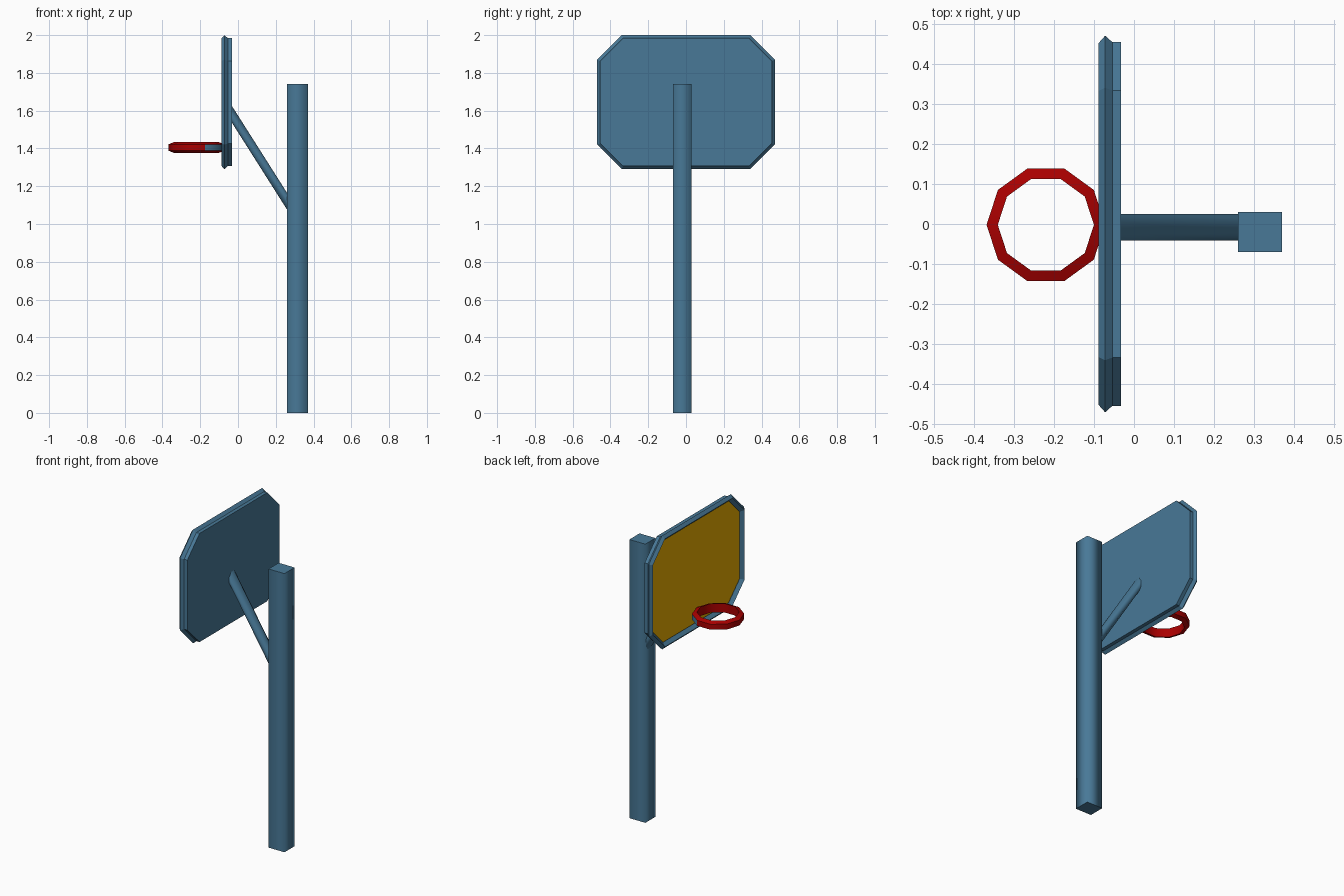
import bpy
import math

if "Cube" in bpy.data.objects:
    bpy.data.objects.remove(bpy.data.objects["Cube"])


def material(name, rgb):
    m = bpy.data.materials.new(name)
    m.diffuse_color = (*rgb, 1)
    m.use_nodes = True
    m.node_tree.nodes["Principled BSDF"].inputs["Base Color"].default_value = m.diffuse_color
    return m


BLUE = material("steel blue", (0.065, 0.19, 0.31))
RED = material("red", (0.40, 0.0, 0.0))
OCHRE = material("golden yellow", (0.84, 0.43, 0.0))


def loft(name, rings, mats, closed=False, smooth=False):
    """Skin a list of equal-length point rings; cap the ends unless closed."""
    n, k = len(rings[0]), len(rings)
    verts = [p for r in rings for p in r]
    faces = []
    for i in range(k if closed else k - 1):
        a, b = i * n, (i + 1) % k * n
        for j in range(n):
            j2 = (j + 1) % n
            faces.append((a + j, a + j2, b + j2, b + j))
    sides = len(faces)
    if not closed:
        faces.append(tuple(reversed(range(n))))
        faces.append(tuple(range((k - 1) * n, k * n)))
    me = bpy.data.meshes.new(name)
    me.from_pydata(verts, [], faces)
    for m in mats:
        me.materials.append(m)
    for p in me.polygons:
        p.use_smooth = smooth and p.index < sides
    ob = bpy.data.objects.new(name, me)
    bpy.context.collection.objects.link(ob)
    # consistent outward normals
    bpy.ops.object.select_all(action='DESELECT')
    bpy.context.view_layer.objects.active = ob
    ob.select_set(True)
    bpy.ops.object.mode_set(mode='EDIT')
    bpy.ops.mesh.select_all(action='SELECT')
    bpy.ops.mesh.normals_make_consistent(inside=False)
    bpy.ops.object.mode_set(mode='OBJECT')
    return ob


def octagon(x, inset):
    """Board outline in the yz plane, moved inwards by inset."""
    hy, hz, c = 0.47 - inset, 0.355 - inset, 0.13 - 0.586 * inset
    pts = [(hy, hz - c), (hy - c, hz), (c - hy, hz), (-hy, hz - c),
           (-hy, c - hz), (c - hy, -hz), (hy - c, -hz), (hy, c - hz)]
    return [(x, y, 1.645 + z) for y, z in pts]


# post
loft("post", [[(0.26, -0.07, z), (0.37, -0.07, z), (0.37, 0.03, z), (0.26, 0.03, z)]
              for z in (0, 1.74)], [BLUE], smooth=True)


# slanted brace, oval in the plane of the board
def brace_ring(x, z, n=8):
    return [(x, -0.008 + 0.036 * math.cos(math.tau * (i + 0.5) / n),
             z + 0.048 * math.sin(math.tau * (i + 0.5) / n)) for i in range(n)]


loft("brace", [brace_ring(-0.035, 1.585), brace_ring(0.265, 1.112)], [BLUE], smooth=True)

# backboard panel, yellow on the playing side
panel = loft("backboard", [octagon(-0.062, 0.016), octagon(-0.032, 0.016)], [BLUE, OCHRE])
for p in panel.data.polygons:
    if p.normal.x < -0.9:
        p.material_index = 1

# raised frame with a diamond section
loft("backboard_frame", [octagon(-0.088, 0.018), octagon(-0.072, 0.0),
                         octagon(-0.052, 0.018), octagon(-0.068, 0.038)],
     [BLUE], closed=True)


# ten-sided hoop, its section tapering outwards
def hoop_ring(a):
    section = [(0.148, 0.017), (0.120, 0.028), (0.120, -0.028), (0.148, -0.017)]
    return [(-0.22 + r * math.cos(a), -0.002 + r * math.sin(a), 1.405 + z)
            for r, z in section]


hoop = loft("hoop", [hoop_ring(math.tau * i / 10) for i in range(10)],
            [RED, BLUE], closed=True, smooth=True)
bpy.ops.object.shade_smooth_by_angle(angle=math.radians(40))
# blue mount: outer faces of the segments next to the board
for p in hoop.data.polygons:
    dx, dy = p.center.x + 0.22, p.center.y + 0.002
    outer = math.hypot(dx, dy) > 0.137
    if outer and abs(p.center.z - 1.405) < 0.005 and dx > 0.06:
        p.material_index = 1
